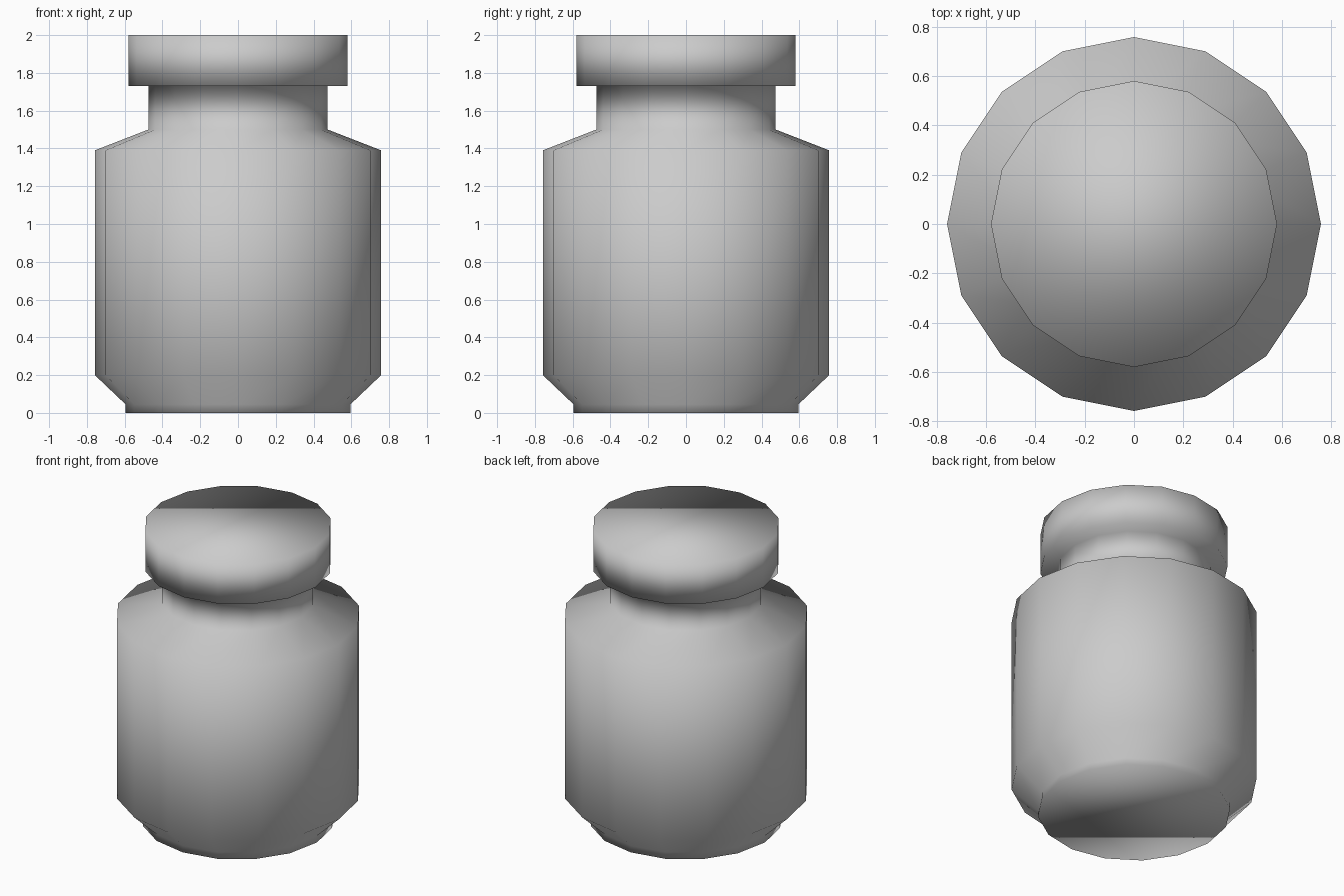
import bpy, bmesh
from math import cos, sin, tau

if "Cube" in bpy.data.objects:
    bpy.data.objects.remove(bpy.data.objects["Cube"])

SIDES = 16

# Jar profile from foot to lid rim: (radius, height)
PROFILE = [
    (0.595, 0.0), (0.595, 0.045),    # foot
    (0.758, 0.20), (0.758, 1.39),    # body
    (0.475, 1.50), (0.475, 1.73),    # shoulder and neck
    (0.58, 1.73), (0.58, 2.0),       # lid
]


def lathe(name, profile):
    """Revolve a profile about z into a closed, smooth-shaded solid."""
    bm = bmesh.new()
    rings = [[bm.verts.new((r * cos(tau * i / SIDES), r * sin(tau * i / SIDES), z))
              for i in range(SIDES)] for r, z in profile]
    for low, high in zip(rings, rings[1:]):
        for i in range(SIDES):
            j = (i + 1) % SIDES
            bm.faces.new((low[i], low[j], high[j], high[i]))
    bm.faces.new(rings[0][::-1])
    bm.faces.new(rings[-1])
    for face in bm.faces:
        face.smooth = True
    mesh = bpy.data.meshes.new(name)
    bm.to_mesh(mesh)
    bm.free()
    obj = bpy.data.objects.new(name, mesh)
    bpy.context.collection.objects.link(obj)
    return obj


# One continuous jar with its lid, softly shaded across all edges
lathe("lidded_jar", PROFILE)
